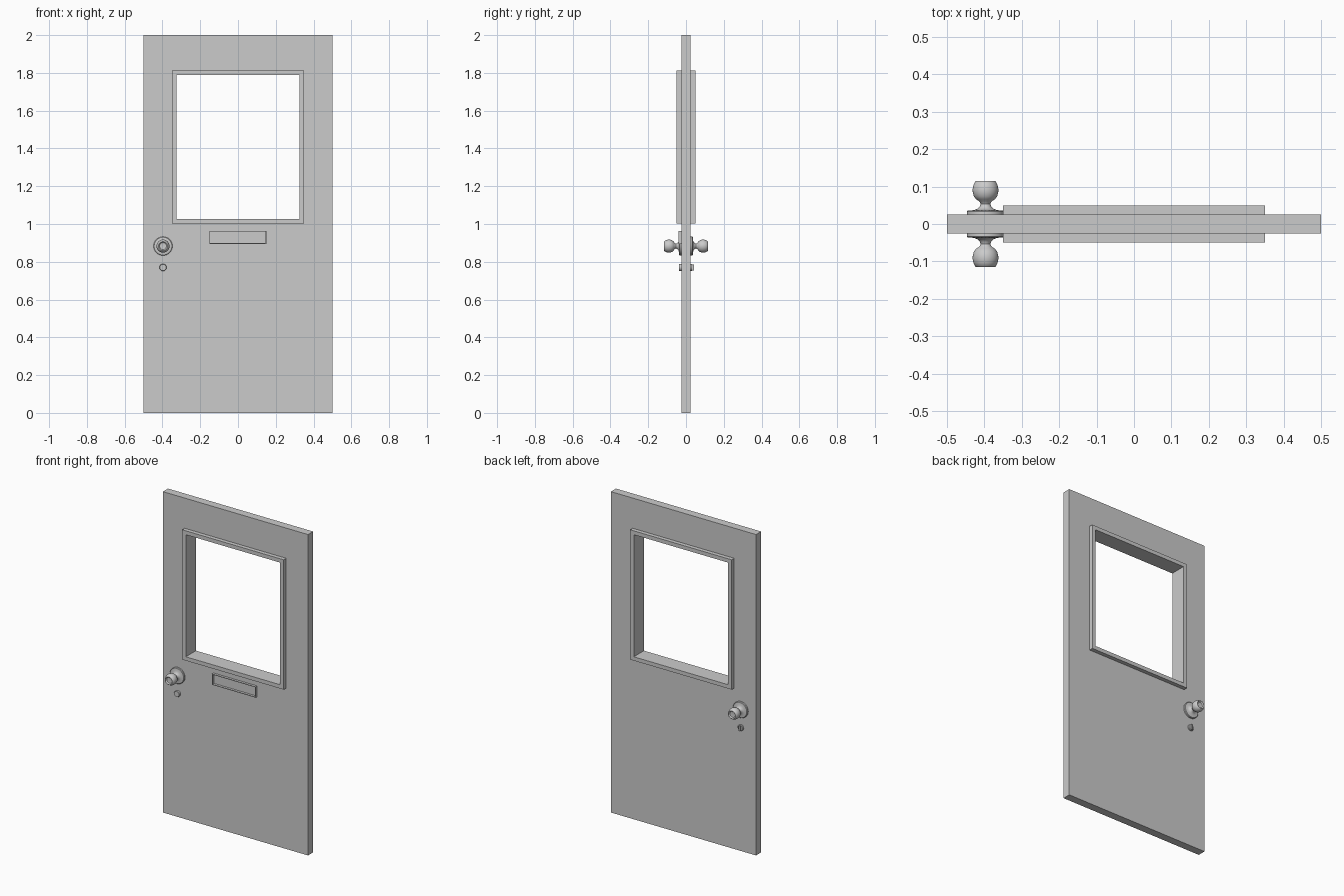
import bpy, bmesh, math
from mathutils import Vector

if "Cube" in bpy.data.objects:
    bpy.data.objects.remove(bpy.data.objects["Cube"])


def make_object(name, bm, smooth=False):
    bmesh.ops.recalc_face_normals(bm, faces=bm.faces)
    mesh = bpy.data.meshes.new(name)
    bm.to_mesh(mesh)
    bm.free()
    ob = bpy.data.objects.new(name, mesh)
    bpy.context.collection.objects.link(ob)
    if smooth:
        bpy.ops.object.select_all(action='DESELECT')
        ob.select_set(True)
        bpy.context.view_layer.objects.active = ob
        bpy.ops.object.shade_smooth_by_angle(angle=math.radians(40))
    return ob


def rect_ring(name, outer, inner, y0, y1):
    """Rectangular ring; rectangles are (x0, x1, z0, z1), depth y0..y1."""
    bm = bmesh.new()
    loops = []
    for (xa, xb, za, zb), y in ((outer, y0), (inner, y0), (inner, y1), (outer, y1)):
        loops.append([bm.verts.new((x, y, z))
                      for x, z in ((xa, za), (xb, za), (xb, zb), (xa, zb))])
    for i in range(4):
        a, b = loops[i], loops[(i + 1) % 4]
        for k in range(4):
            m = (k + 1) % 4
            bm.faces.new((a[k], a[m], b[m], b[k]))
    return make_object(name, bm)


def lathe(name, profile, x, z, side, steps=32):
    """Turn a (radius, distance) profile about the y axis; side is -1 front, 1 back."""
    bm = bmesh.new()
    verts = [bm.verts.new((r, side * d, 0)) for r, d in profile]
    edges = [bm.edges.new(p) for p in zip(verts, verts[1:])]
    bmesh.ops.spin(bm, geom=verts + edges, cent=(0, 0, 0), axis=(0, 1, 0),
                   angle=math.tau, steps=steps)
    bmesh.ops.remove_doubles(bm, verts=bm.verts, dist=1e-5)
    bmesh.ops.translate(bm, verts=bm.verts, vec=(x, 0, z))
    return make_object(name, bm, smooth=True)


def box(name, centre, size):
    bm = bmesh.new()
    bmesh.ops.create_cube(bm, size=1)
    bmesh.ops.scale(bm, verts=bm.verts, vec=size)
    bmesh.ops.translate(bm, verts=bm.verts, vec=Vector(centre))
    return make_object(name, bm)


# Door slab with window opening, and the raised frame lining it
rect_ring("door_slab", (-0.5, 0.5, 0, 2), (-0.35, 0.35, 1.003, 1.812), -0.025, 0.025)
rect_ring("window_frame", (-0.35, 0.35, 1.003, 1.812),
          (-0.325, 0.325, 1.027, 1.788), -0.05, 0.05)

# Thin raised rim of the mail slot, front only
rect_ring("mail_slot_rim", (-0.152, 0.15, 0.895, 0.963),
          (-0.148, 0.146, 0.899, 0.959), -0.04, -0.025)

# Round knobs with rosette, neck and dished end on both sides
knob = [(0.05, 0.024), (0.05, 0.033), (0.047, 0.036), (0.031, 0.037),
        (0.021, 0.041), (0.015, 0.047), (0.013, 0.054), (0.016, 0.060),
        (0.025, 0.066), (0.031, 0.074), (0.034, 0.084), (0.0345, 0.093),
        (0.0325, 0.103), (0.027, 0.114), (0.024, 0.1155), (0.021, 0.114),
        (0.018, 0.108), (0, 0.106)]
for side, label in ((-1, "front"), (1, "back")):
    lathe(label + "_knob", knob, -0.397, 0.883, side)

# Lock cylinder in front, thumb turn behind
lathe("front_lock", [(0.019, 0.024), (0.019, 0.036), (0.017, 0.038), (0, 0.038)],
      -0.397, 0.77, -1, 24)
lathe("back_lock_plate", [(0.019, 0.024), (0.019, 0.031), (0.017, 0.033), (0, 0.033)],
      -0.397, 0.77, 1, 24)
box("thumb_turn", (-0.397, 0.036, 0.77), (0.008, 0.013, 0.032))
